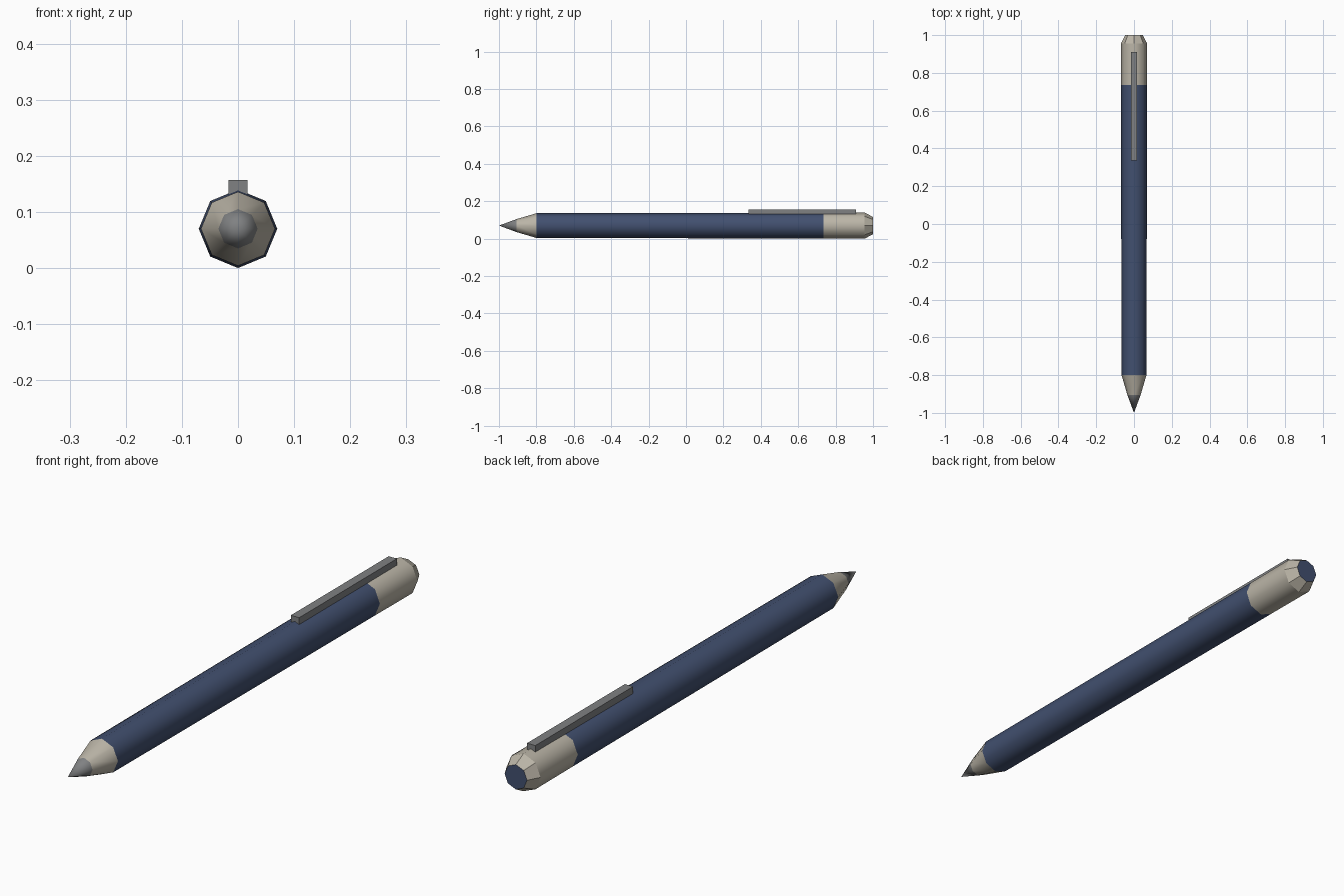
import bpy, bmesh, math

if "Cube" in bpy.data.objects:
    bpy.data.objects.remove(bpy.data.objects["Cube"])

CZ = 0.07      # height of the pen's axis
SIDES = 8


def material(name, rgb):
    m = bpy.data.materials.new(name)
    m.diffuse_color = (*rgb, 1)
    m.use_nodes = True
    m.node_tree.nodes["Principled BSDF"].inputs["Base Color"].default_value = m.diffuse_color
    return m


BLUE = material("navy_blue", (0.054, 0.080, 0.160))
CREAM = material("warm_cream", (0.50, 0.465, 0.39))
GREY = material("mid_grey", (0.215, 0.22, 0.225))


def finish(name, bm, mat, angle=None):
    bmesh.ops.recalc_face_normals(bm, faces=bm.faces)
    me = bpy.data.meshes.new(name)
    bm.to_mesh(me)
    bm.free()
    me.materials.append(mat)
    ob = bpy.data.objects.new(name, me)
    bpy.context.collection.objects.link(ob)
    if angle:
        bpy.ops.object.select_all(action='DESELECT')
        ob.select_set(True)
        bpy.context.view_layer.objects.active = ob
        bpy.ops.object.shade_smooth_by_angle(angle=math.radians(angle))
    return ob


def barrel(name, profile, mat, angle=50):
    """Octagonal loft along y through (y, radius) pairs; radius 0 is a point."""
    bm = bmesh.new()
    rings = []
    for y, r in profile:
        n = SIDES if r else 1
        rings.append([bm.verts.new((r * math.sin(math.tau * i / SIDES), y,
                                    CZ + r * math.cos(math.tau * i / SIDES)))
                      for i in range(n)])
    for a, b in zip(rings, rings[1:]):
        for i in range(SIDES):
            j = (i + 1) % SIDES
            if len(a) == 1:
                bm.faces.new((a[0], b[i], b[j]))
            else:
                bm.faces.new((a[i], a[j], b[j], b[i]))
    return finish(name, bm, mat, angle)


# Writing tip, nose cone, shaft and rear cap, front to back
barrel("writing_tip", [(-1.0, 0), (-0.905, 0.035)], GREY)
barrel("nose_cone", [(-0.905, 0.035), (-0.8, 0.066)], CREAM)
barrel("shaft", [(-0.8, 0.066), (0.735, 0.0692)], BLUE)
barrel("rear_cap", [(0.735, 0.0692), (0.955, 0.07)], CREAM)
barrel("rear_bevel", [(0.955, 0.07), (1.0, 0.046)], CREAM, 30)

# Flat end disc
bm = bmesh.new()
bm.faces.new([bm.verts.new((0.046 * math.sin(math.tau * i / SIDES), 1.0,
                            CZ + 0.046 * math.cos(math.tau * i / SIDES)))
              for i in range(SIDES)])
end = finish("end_disc", bm, BLUE)
if end.data.polygons[0].normal.y < 0:
    end.data.flip_normals()

# Pocket clip
bm = bmesh.new()
bmesh.ops.create_cube(bm, size=1)
for v in bm.verts:
    v.co = (v.co.x * 0.034, 0.6225 + v.co.y * 0.575, 0.1435 + v.co.z * 0.027)
finish("pocket_clip", bm, GREY)
